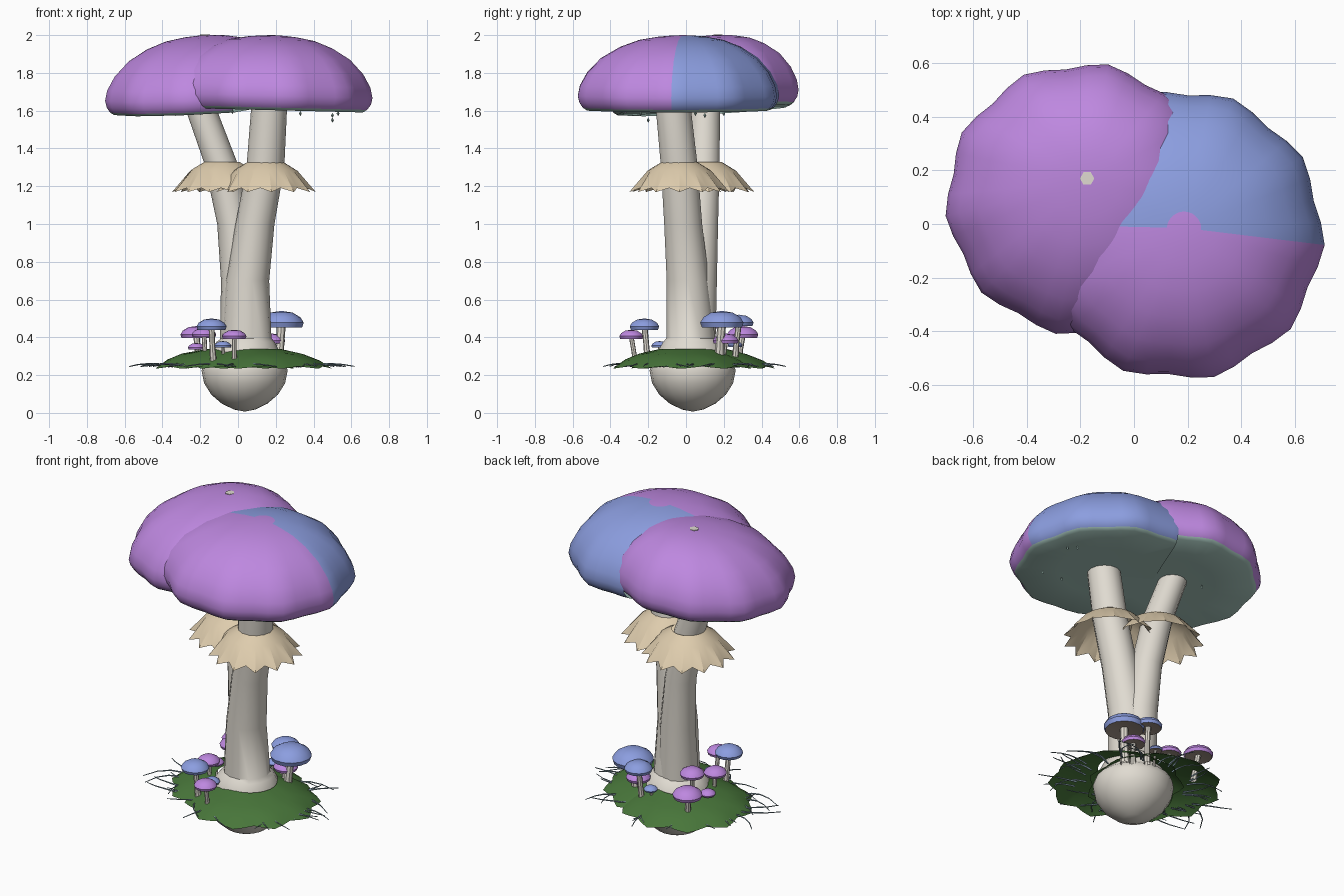
import bpy, bmesh, math, random
from mathutils import Vector

if "Cube" in bpy.data.objects:
    bpy.data.objects.remove(bpy.data.objects["Cube"], do_unlink=True)
random.seed(4)


def material(name, *rgb):
    lin = [((c / 255 + 0.055) / 1.055) ** 2.4 for c in rgb] + [1]
    m = bpy.data.materials.new(name)
    m.use_nodes = True
    m.diffuse_color = lin
    m.node_tree.nodes["Principled BSDF"].inputs["Base Color"].default_value = lin
    return m


PURPLE = material("purple", 190, 136, 224)
BLUE = material("blue", 140, 158, 224)
GILL = material("grey green gills", 168, 200, 191)
STALK = material("pale stalk", 224, 219, 209)
TAN = material("tan frill", 222, 204, 173)
MOSS = material("moss green", 72, 118, 58)
BROWN = material("brown gills", 164, 149, 137)
BLADE = material("blade grey", 134, 158, 168)
made = []


def loft(name, rings, segs, mats, rule=None, lobes=0, drop=0, tilt=(0, 0), phase=0, cut=None):
    """Skin rings of (x, y, z, radius, lobe amount), listed top to bottom."""
    bm = bmesh.new()
    rows = []
    for x, y, z, r, *amp in rings:
        row = []
        for k in range(segs):
            a = math.tau * k / segs + phase
            wave = (amp[0] if amp else 0) * math.cos(lobes * (a - phase))
            dx, dy = r * (1 + wave) * math.cos(a), r * (1 + wave) * math.sin(a)
            row.append(bm.verts.new((x + dx, y + dy,
                                     z - drop * wave + tilt[0] * dx + tilt[1] * dy)))
        rows.append(row)
    for i in range(len(rows) - 1):
        for k in range(segs):
            n = (k + 1) % segs
            f = bm.faces.new((rows[i][k], rows[i + 1][k], rows[i + 1][n], rows[i][n]))
            if rule:
                f.material_index = rule(i, f.calc_center_median())
    bmesh.ops.remove_doubles(bm, verts=bm.verts, dist=1e-5)
    if cut:
        bmesh.ops.bisect_plane(bm, geom=bm.verts[:] + bm.edges[:] + bm.faces[:],
                               plane_co=cut * .11, plane_no=cut, clear_outer=True)
    me = bpy.data.meshes.new(name)
    bm.to_mesh(me)
    bm.free()
    for m in mats:
        me.materials.append(m)
    ob = bpy.data.objects.new(name, me)
    bpy.context.collection.objects.link(ob)
    made.append(ob)


# Large caps: lobed domes with gills below, apex shifted from the rim centre
DOME = [(0, 2.0), (.12, 1.997), (.24, 1.991), (.42, 1.974), (.6, 1.938), (.78, 1.88),
        (.91, 1.805), (.98, 1.735), (1, 1.68), (.985, 1.645), (.95, 1.617), (.91, 1.603),
        (.5, 1.605), (0, 1.61)]
RIM = 10


def big_cap(name, base, apex, radius, tilt, rule, phase, cut):
    rings = []
    for i, (r, z) in enumerate(DOME):
        t = (1 - r) if i < RIM else 0
        x, y = (b + (a - b) * t for a, b in zip(apex, base))
        rings.append((x, y, z, r * radius, .025 * r * r))
    loft(name, rings, 40, [PURPLE, GILL, BLUE], rule, 10, 0, tilt, phase, cut)


def blue_side(i, c):
    if i >= RIM:
        return 1
    return 2 if i > 0 and c.y > -.012 - .12 * max(0, c.x - .2) else 0


# Each cap stops a little past the crease where the two meet
CREASE = Vector((.92, -.38, 0))
big_cap("rear_cap", (-.195, .093), (-.165, .16), .5, (.05, .05),
        lambda i, c: int(i >= RIM), math.radians(79), CREASE)
big_cap("front_cap", (.165, -.04), (.19, -.015), .535, (-.025, 0),
        blue_side, math.radians(-76), -CREASE)
loft("cap_spot", [(-.175, .17, 2.002, 0), (-.175, .17, 2.002, .027),
                  (-.175, .17, 1.97, .027)], 6, [STALK])

# Two fused stalks, with a thick collar at the foot
loft("rear_stalk", [(-.215, .105, 1.72, .08), (-.2, .1, 1.62, .082), (-.09, .092, 1.32, .088),
                    (-.02, .082, 1.0, .09), (.01, .066, .7, .1), (.02, .045, .4, .115),
                    (.03, .04, .25, .12)], 14, [STALK])
loft("front_stalk", [(.17, -.07, 1.72, .095), (.165, -.068, 1.62, .095), (.145, -.035, 1.3, .1),
                     (.09, -.015, 1.0, .103), (.05, .01, .7, .115), (.045, .025, .395, .132),
                     (.04, .03, .375, .155), (.035, .03, .325, .185), (.035, .035, .25, .2)],
     14, [STALK])

# Round bulb at the foot
bulb = []
for i in range(11):
    a = math.pi * i / 10
    bulb.append((.035, .035, .225 + (.12 if i < 5 else .218) * math.cos(a),
                 .228 * abs(math.sin(a)) ** 1.2))
loft("bulb", bulb, 20, [STALK])

# Toothed frills and moss mounds, one for each stalk
for side, x, y, ph in (("rear", -.085, .095, .1), ("front", .145, -.035, 0)):
    loft(side + "_frill", [(x, y, 1.328, .095), (x, y, 1.285, .165, .03),
                           (x, y, 1.18, .245, .09)], 26, [TAN], None, 13, .12, phase=ph)
for side, x, y, ph in (("rear", -.07, .09, .3), ("front", .115, -.02, 0)):
    loft(side + "_moss", [(x * .5 + .02, y * .5 + .02, .338, .15), (x, y, .312, .23, .02),
                          (x, y, .28, .31, .03), (x, y, .24, .365, .05)],
         40, [MOSS], None, 10, .12, phase=ph)

# Small mushrooms: x, y, top height, radius, colour
SMALL = [(-.14, -.22, .5, .08, BLUE), (-.02, -.29, .44, .065, PURPLE),
         (-.08, -.14, .38, .045, BLUE), (.23, .19, .54, .118, BLUE),
         (.13, .28, .52, .08, BLUE), (.18, .21, .42, .07, PURPLE),
         (-.22, .3, .46, .085, PURPLE), (-.14, .14, .5, .07, PURPLE),
         (-.18, -.03, .45, .065, PURPLE), (-.22, .1, .37, .045, PURPLE),
         (.06, .26, .38, .04, BLUE)]
CAP = [(0, 1), (.5, .9), (.85, .62), (1, .3), (.92, 0), (.5, .1), (0, .15)]
for x, y, top, r, colour in SMALL:
    h = r * .75
    loft("small_cap", [(x, y, top - h + z * h, s * r) for s, z in CAP],
         14, [colour, BROWN], lambda i, c: int(i >= 4))
    loft("small_stalk", [(x, y, top - h * .7, r * .2), (x * .97, y * .95, (top + .2) / 2, r * .19),
                         (x * .92, y * .92, .25, r * .24)], 8, [STALK])

# Tiny drops hanging below the caps
for x, y, z in ((-.33, .2, 1.585), (-.2, -.33, 1.59), (-.03, -.33, 1.595), (.33, -.24, 1.585),
                (.5, -.2, 1.55), (.53, .05, 1.585), (.5, .1, 1.575)):
    loft("drop", [(x, y, z + .014, 0), (x, y, z, .008), (x, y, z - .014, 0)], 4, [GILL])

# Thin grass blades spreading from the moss
grass = bpy.data.curves.new("grass_blades", "CURVE")
grass.dimensions = "3D"
grass.bevel_depth = .006
grass.bevel_resolution = 0
grass.materials.append(BLADE)
for i in range(40):
    a = math.tau * i / 40 + random.uniform(-.15, .15)
    turn = random.uniform(-.35, .35)
    start, length = random.uniform(.28, .38), random.uniform(.14, .26)
    sp = grass.splines.new("POLY")
    sp.points.add(4)
    for j, p in enumerate(sp.points):
        t = j / 4
        r, b = start + length * t, a + turn * t * t
        p.co = (.01 + r * math.cos(b), .03 + .82 * r * math.sin(b),
                .246 + .014 * math.sin(math.pi * t), 1)
        p.radius = 1 - .6 * t
bpy.context.collection.objects.link(bpy.data.objects.new("grass_blades", grass))

# Smooth shading with crisp edges
bpy.ops.object.select_all(action="DESELECT")
for ob in made:
    ob.select_set(True)
bpy.context.view_layer.objects.active = made[0]
bpy.ops.object.shade_smooth_by_angle(angle=math.radians(38))
